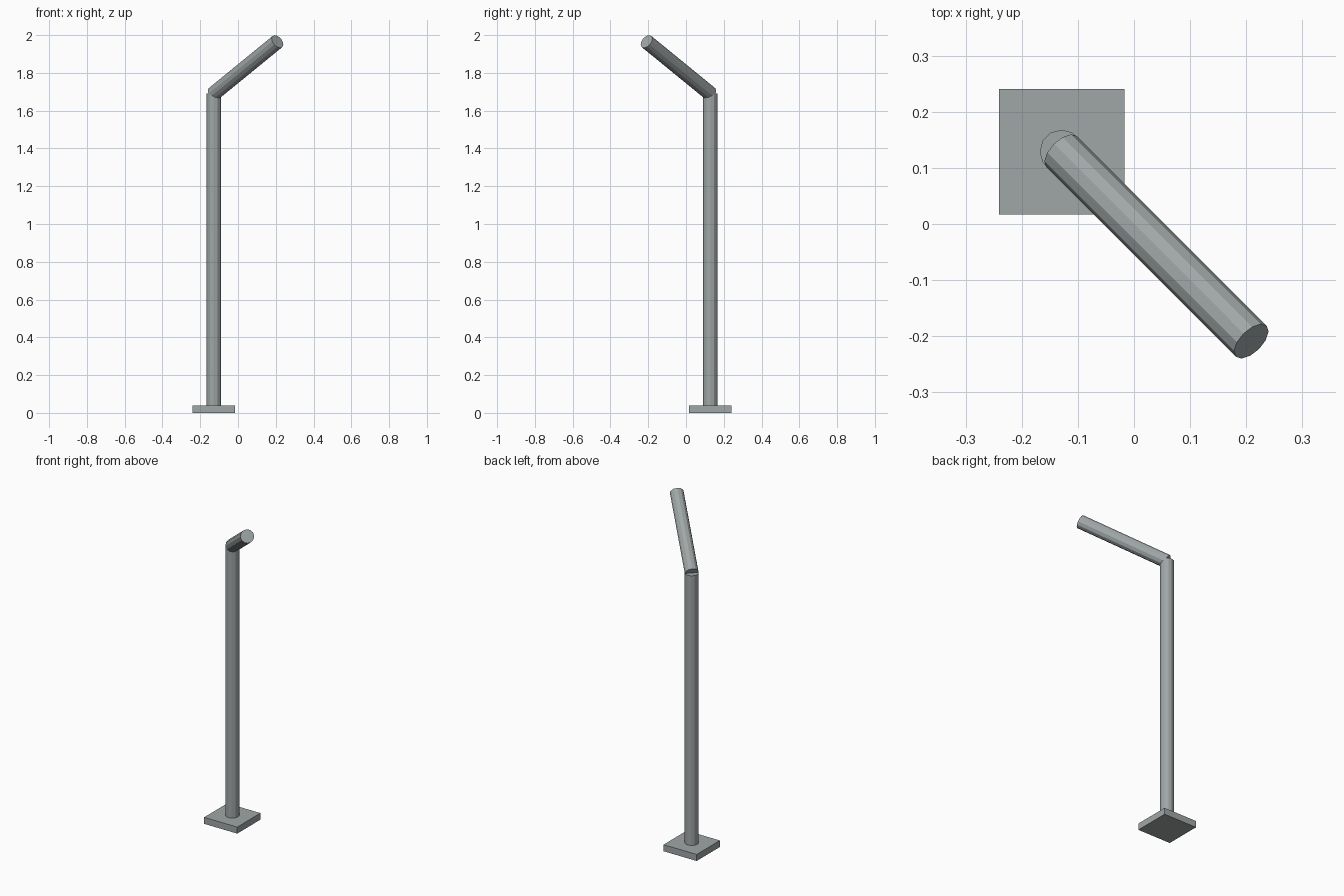
import bpy
from math import radians, cos, sin
from mathutils import Vector

cube = bpy.data.objects.get("Cube")
if cube:
    bpy.data.objects.remove(cube, do_unlink=True)

steel = bpy.data.materials.new("grey_steel")
steel.use_nodes = True
COLOUR = (0.35, 0.38, 0.385, 1)
steel.diffuse_color = COLOUR
steel.node_tree.nodes["Principled BSDF"].inputs["Base Color"].default_value = COLOUR

RADIUS = 0.039
CENTRE = Vector((-0.129, 0.129, 0))


def finish(name):
    obj = bpy.context.object
    obj.name = name
    obj.data.materials.append(steel)
    return obj


def tube(name, start, end):
    """Closed twelve-sided tube between two points."""
    axis = end - start
    bpy.ops.mesh.primitive_cylinder_add(
        vertices=12, radius=RADIUS, depth=axis.length,
        location=(start + end) / 2,
        rotation=axis.to_track_quat("Z", "Y").to_euler())
    return finish(name)


# Square foot plate
bpy.ops.mesh.primitive_cube_add(size=1, location=CENTRE + Vector((0, 0, 0.02)))
plate = finish("base_plate")
plate.scale = (0.224, 0.224, 0.04)

# Upright post
elbow = CENTRE + Vector((0, 0, 1.69))
tube("post", CENTRE + Vector((0, 0, 0.02)), elbow)

# Arm rising diagonally towards the front left
pitch, yaw = radians(30), radians(-45)
direction = Vector((cos(pitch) * cos(yaw), cos(pitch) * sin(yaw), sin(pitch)))
tube("arm", elbow, elbow + direction * 0.552)
